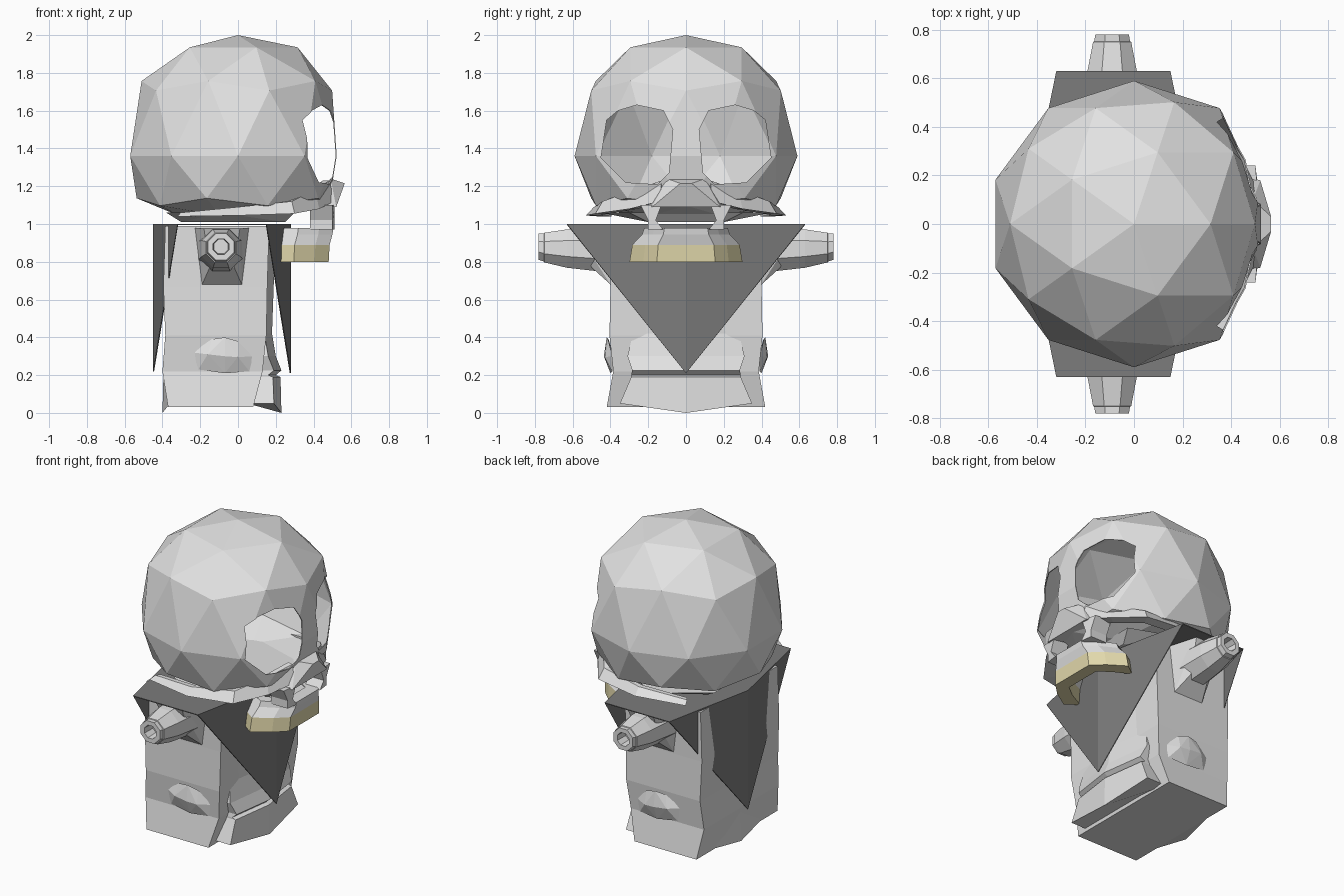
import bpy, bmesh, math

if "Cube" in bpy.data.objects:
    bpy.data.objects.remove(bpy.data.objects["Cube"])


def material(name, rgb):
    m = bpy.data.materials.new(name)
    m.diffuse_color = (*rgb, 1)
    m.use_nodes = True
    m.node_tree.nodes["Principled BSDF"].inputs["Base Color"].default_value = m.diffuse_color
    return m


BONE = material("pale grey", (0.76, 0.76, 0.76))
CLOTH = material("dark grey", (0.20, 0.20, 0.20))
TEETH = material("ivory", (0.76, 0.69, 0.41))


def finish(name, bm, mat):
    bmesh.ops.recalc_face_normals(bm, faces=bm.faces[:])
    me = bpy.data.meshes.new(name)
    bm.to_mesh(me)
    bm.free()
    me.materials.append(mat)
    ob = bpy.data.objects.new(name, me)
    bpy.context.collection.objects.link(ob)
    return ob


def loft(name, rings, mat):
    """Skin a list of equal-sized closed rings and cap both ends."""
    bm = bmesh.new()
    vs = [[bm.verts.new(p) for p in r] for r in rings]
    n = len(rings[0])
    for a, b in zip(vs, vs[1:]):
        for i in range(n):
            j = (i + 1) % n
            bm.faces.new((a[i], a[j], b[j], b[i]))
    bm.faces.new(vs[0])
    bm.faces.new(vs[-1])
    return finish(name, bm, mat)


def hull(name, pts, mat):
    bm = bmesh.new()
    for p in pts:
        bm.verts.new(p)
    bmesh.ops.convex_hull(bm, input=bm.verts[:])
    loose = [v for v in bm.verts if not v.link_faces]
    bmesh.ops.delete(bm, geom=loose, context='VERTS')
    return finish(name, bm, mat)


def both(pts):
    """Points plus their mirror image in y."""
    return [(x, s * y, z) for x, y, z in pts for s in (1, -1)]


# Cranium: reshaped icosphere, hollow shell
bm = bmesh.new()
bmesh.ops.create_icosphere(bm, subdivisions=2, radius=1)
for v in bm.verts:
    x, y, z = v.co
    x *= 0.6
    if x > 0.4:
        x = 0.4 + (x - 0.4) * 0.72
    if z >= 0:
        z = 1.36 + 0.64 * z * (1.38 - 0.38 * z)
    else:
        z = max(1.045, 1.36 + 0.5 * z)
    v.co = (x, y * 0.59, z)
cranium = finish("cranium", bm, BONE)
shell = cranium.modifiers.new("shell", 'SOLIDIFY')
shell.thickness = 0.006

# Eye sockets cut through the shell
EYE = [(.42, 1.55), (.36, 1.60), (.26, 1.63), (.12, 1.60), (.07, 1.50),
       (.09, 1.27), (.15, 1.21), (.32, 1.22), (.45, 1.35)]
for s in (1, -1):
    cutter = loft("eye_cutter", [[(x, s * y, z) for y, z in EYE]
                                 for x in (0.2, 0.8)], BONE)
    cutter.hide_render = True
    cutter.hide_viewport = True
    cut = cranium.modifiers.new("eye", 'BOOLEAN')
    cut.object = cutter
    cut.operation = 'DIFFERENCE'
    cut.solver = 'EXACT'

# Nose bone overhanging an open cavity, and skull base
hull("nose_bone", both([(.49, .10, 1.24), (.565, .03, 1.215), (.52, .18, 1.09),
                        (.44, .20, 1.10), (.46, .12, 1.2)]), BONE)
hull("skull_base", both([(-.38, .25, 1.06), (.30, .3, 1.06), (-.1, .45, 1.06),
                         (-.3, .2, 1.01), (.25, .2, 1.01)]), BONE)

# Cheekbones sweeping back, and pillars beside the nose
STATIONS = [(.51, .14, 1.23, 1.12), (.43, .30, 1.18, 1.08), (.30, .48, 1.12, 1.055),
            (.0, .53, 1.09, 1.045), (-.32, .46, 1.06, 1.04)]
for s in (1, -1):
    rings = []
    for x, y, zt, zb in STATIONS:
        rings.append([(x, s * y, zb), (x * .95, s * y * .92, zt),
                      (x * .88, s * y * .86, zt), (x * .88, s * y * .86, zb)])
    loft("cheekbone", rings, BONE)
    loft("nose_pillar", [[(.51, s * a, z), (.50, s * b, z), (.38, s * b, z), (.40, s * a, z)]
                         for z, a, b in [(.97, .12, .20), (1.02, .16, .20), (1.10, .13, .24)]],
         BONE)


# Upper jaw and teeth: the same curved arch at two heights
def arch(name, levels, mat):
    outer = [(.30, -.29), (.41, -.22), (.485, -.15)]
    outer += [(x, -y) for x, y in reversed(outer)]
    rings = []
    for x, y in outer:
        ring = [(x + dx, y * ky, z) for dx, ky, z in levels]
        ring += [(x + dx - .08, y * ky * .8, z) for dx, ky, z in reversed(levels)]
        rings.append(ring)
    loft(name, rings, mat)


arch("upper_jaw", [(0, .98, .89), (.015, .80, .945), (.02, .76, .98)], BONE)
arch("upper_teeth", [(-.005, 1.03, .80), (0, .98, .89)], TEETH)
hull("palate", both([(.46, .1, .95), (.46, .1, .975), (.32, .18, .95), (.32, .18, .975)]), BONE)

# Folded cloth: six-sided top with a bent pointed flap at +x and -x
bm = bmesh.new()
P = lambda *p: bm.verts.new(p)
f0, f1, f2 = P(.28, 0, 1), P(.15, .63, 1), P(.15, -.63, 1)
b0, b1, b2 = P(-.45, 0, 1), P(-.32, .63, 1), P(-.32, -.63, 1)
ft, bt = P(.28, 0, .21), P(-.45, 0, .22)
for f in [(f0, f1, b1, b0, b2, f2), (f0, ft, f1), (f0, f2, ft), (b0, b1, bt), (b0, bt, b2)]:
    bm.faces.new(f)
cloth = finish("cloth", bm, CLOTH)
cloth.modifiers.new("thickness", 'SOLIDIFY').thickness = 0.006

# Block body, waisted near the bottom
BODY = [(.03, -.37, .08, .42), (.22, -.40, .13, .385), (.41, -.385, .15, .405),
        (.67, -.395, .155, .40), (.99, -.385, .165, .40)]
loft("body", [[(x0, -h, z), (x1, -h, z), (x1, h, z), (x0, h, z)]
              for z, x0, x1, h in BODY], BONE)

# Raised front and back panels with a notch and a pointed apron
PANEL = [(.05, .35, .23, .05), (.19, .29, .225, 0), (.20, .29, .20, 0), (.225, .285, .23, 0),
         (.30, .31, .20, 0), (.42, .28, .18, 0), (.70, .23, .19, 0), (.99, .22, .20, 0)]
for name, back in (("front_panel", False), ("back_panel", True)):
    rings = []
    for z, h, xf, dip in PANEL:
        ring = [(.05, -h, z), (xf - .04, -h, z), (xf, 0, z - dip), (xf - .04, h, z), (.05, h, z)]
        rings.append([(-.17 - x, y, q) if back else (x, y, q) for x, y, q in ring])
    loft(name, rings, BONE)

# Side lips and side spouts, mirrored in y
for s in (1, -1):
    hull("side_lip", [(x, s * y, z) for x, y, z in
                      [(-.14, .41, .39), (-.07, .42, .40), (0, .41, .38), (-.24, .39, .32),
                       (-.16, .43, .31), (-.07, .435, .30), (0, .43, .295), (.08, .39, .30),
                       (-.21, .39, .23), (-.07, .40, .21), (.06, .39, .22)]], BONE)
    hull("spout_base", [(x, s * y, z) for x, y, z in
                        [(-.23, .39, .98), (.06, .39, .98), (-.19, .40, .68), (.02, .40, .68),
                         (-.18, .59, .975), (.01, .59, .975), (-.15, .5, .77), (-.02, .5, .77)]],
         BONE)
    rings = []
    for y, r, z in [(.38, .13, .86), (.63, .11, .87), (.75, .085, .875), (.752, .08, .875),
                    (.78, .075, .88), (.78, .045, .88), (.70, .04, .88)]:
        rings.append([(-.09 + r * math.cos(a), s * y, z + r * math.sin(a))
                      for a in [math.tau * (i + .5) / 8 for i in range(8)]])
    loft("spout", rings, BONE)
